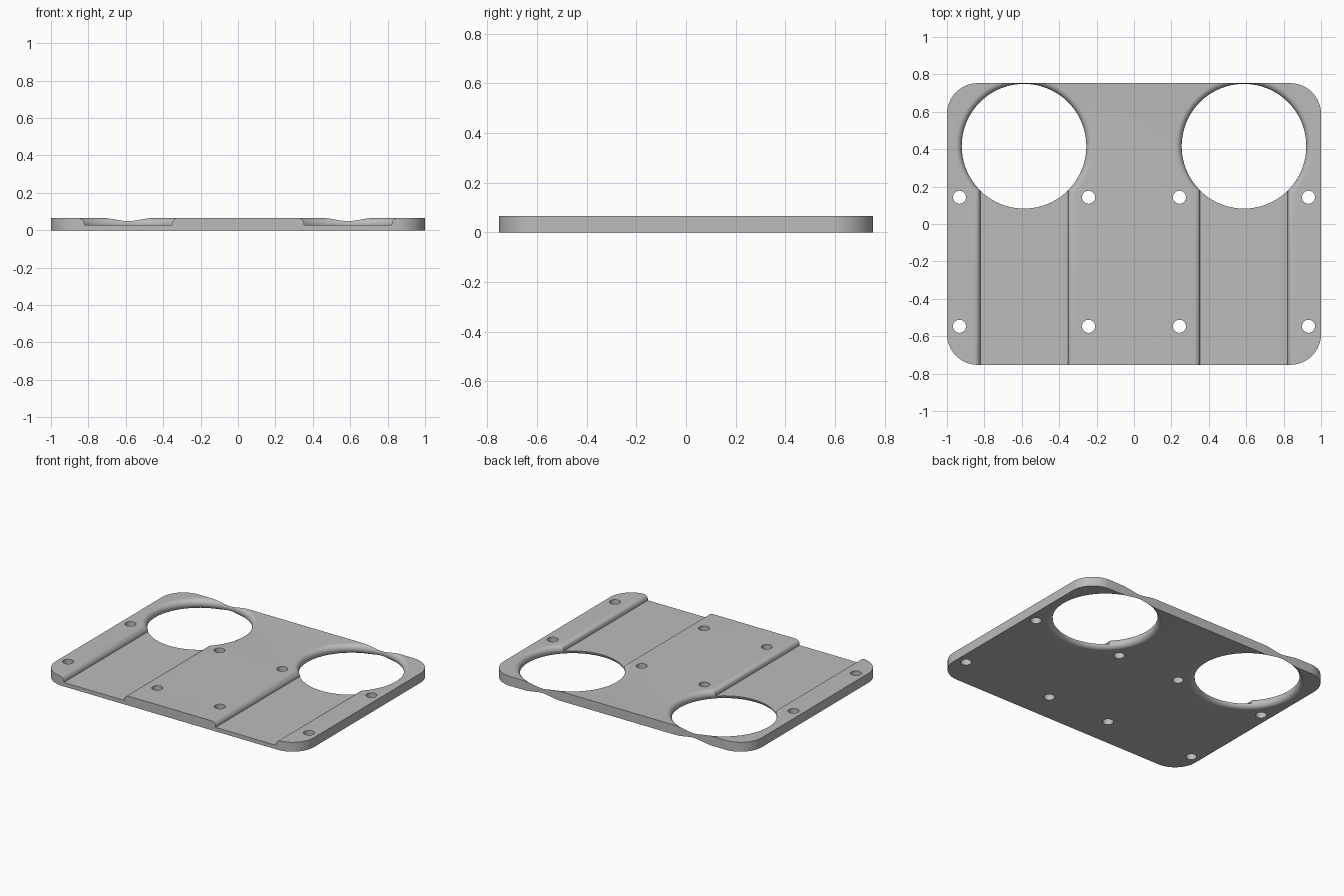
import bpy, bmesh
from math import sin, cos, pi, radians

cube = bpy.data.objects.get("Cube")
if cube:
    bpy.data.objects.remove(cube, do_unlink=True)

HX, HY, H = 1.0, 0.753, 0.066      # half sizes and thickness
CORNER = 0.165
R = H / 2                          # rounding of the large holes and channels
HOLE_X, HOLE_Y, HOLE_R = 0.588, 0.416, 0.333
CHANNEL_W, FLOOR = 0.234, 0.028

gray = bpy.data.materials.new("plain gray")
gray.use_nodes = True
gray.diffuse_color = (0.5, 0.5, 0.5, 1)
gray.node_tree.nodes["Principled BSDF"].inputs["Base Color"].default_value = (0.5, 0.5, 0.5, 1)


def finish(name, bm):
    bmesh.ops.recalc_face_normals(bm, faces=bm.faces)
    mesh = bpy.data.meshes.new(name)
    bm.to_mesh(mesh)
    bm.free()
    mesh.materials.append(gray)
    ob = bpy.data.objects.new(name, mesh)
    bpy.context.collection.objects.link(ob)
    return ob


def prism(name, points, offset):
    """Close a flat 3D outline and extrude it along offset."""
    bm = bmesh.new()
    face = bm.faces.new([bm.verts.new(p) for p in points])
    ext = bmesh.ops.extrude_face_region(bm, geom=[face])
    verts = [v for v in ext["geom"] if isinstance(v, bmesh.types.BMVert)]
    bmesh.ops.translate(bm, verts=verts, vec=offset)
    return finish(name, bm)


def lathe(name, profile, x, y, steps):
    """Stack rings of (radius, height) into a closed round cutter."""
    bm = bmesh.new()
    rings = [[bm.verts.new((x + r * cos(2 * pi * i / steps), y + r * sin(2 * pi * i / steps), z))
              for i in range(steps)] for r, z in profile]
    for a, b in zip(rings, rings[1:]):
        for i in range(steps):
            j = (i + 1) % steps
            bm.faces.new((a[i], a[j], b[j], b[i]))
    bm.faces.new(rings[0])
    bm.faces.new(rings[-1])
    return finish(name, bm)


def round_edge(start, end, steps):
    """Offsets and heights along the rounded wall."""
    for i in range(steps + 1):
        a = radians(start + (end - start) * i / steps)
        yield R - R * cos(a), R + R * sin(a)


# Plate with rounded corners
outline = []
for k, (sx, sy) in enumerate([(1, 1), (-1, 1), (-1, -1), (1, -1)]):
    for i in range(17):
        a = (k + i / 16) * pi / 2
        outline.append((sx * (HX - CORNER) + CORNER * cos(a),
                        sy * (HY - CORNER) + CORNER * sin(a), 0))
plate = prism("mounting_plate", outline, (0, 0, H))

cutters = []
for side in (-1, 1):
    cx = side * HOLE_X
    # Channel running from the front edge into the large hole
    wall = [(0, FLOOR)] + list(round_edge(0, 90, 10)) + [(R, H + 0.03)]
    section = [(cx + CHANNEL_W + d, -HY - 0.05, z) for d, z in wall]
    section += [(cx - CHANNEL_W - d, -HY - 0.05, z) for d, z in reversed(wall)]
    cutters.append(prism("channel_cutter", section, (0, HOLE_Y + HY + 0.05, 0)))
    # Large hole with a fully rounded rim
    rim = [(HOLE_R + R, -0.03)]
    rim += [(HOLE_R + d, z) for d, z in round_edge(-90, 90, 20)]
    rim += [(HOLE_R + R, H + 0.03)]
    cutters.append(lathe("large_hole_cutter", rim, cx, HOLE_Y, 128))
    # Screw holes
    for dx in (-0.345, 0.345):
        for y in (0.143, -0.547):
            cutters.append(lathe("screw_hole_cutter", [(0.035, -0.03), (0.035, H + 0.03)],
                                 cx + dx, y, 32))

# Cut the plate, then drop the cutters
bpy.ops.object.select_all(action="DESELECT")
bpy.context.view_layer.objects.active = plate
plate.select_set(True)
for cutter in cutters:
    cutter.hide_render = True
    mod = plate.modifiers.new("cut", "BOOLEAN")
    mod.operation = "DIFFERENCE"
    mod.solver = "EXACT"
    mod.object = cutter
    bpy.ops.object.modifier_apply(modifier=mod.name)
    bpy.data.objects.remove(cutter, do_unlink=True)

bpy.ops.object.shade_smooth_by_angle(angle=radians(30))
